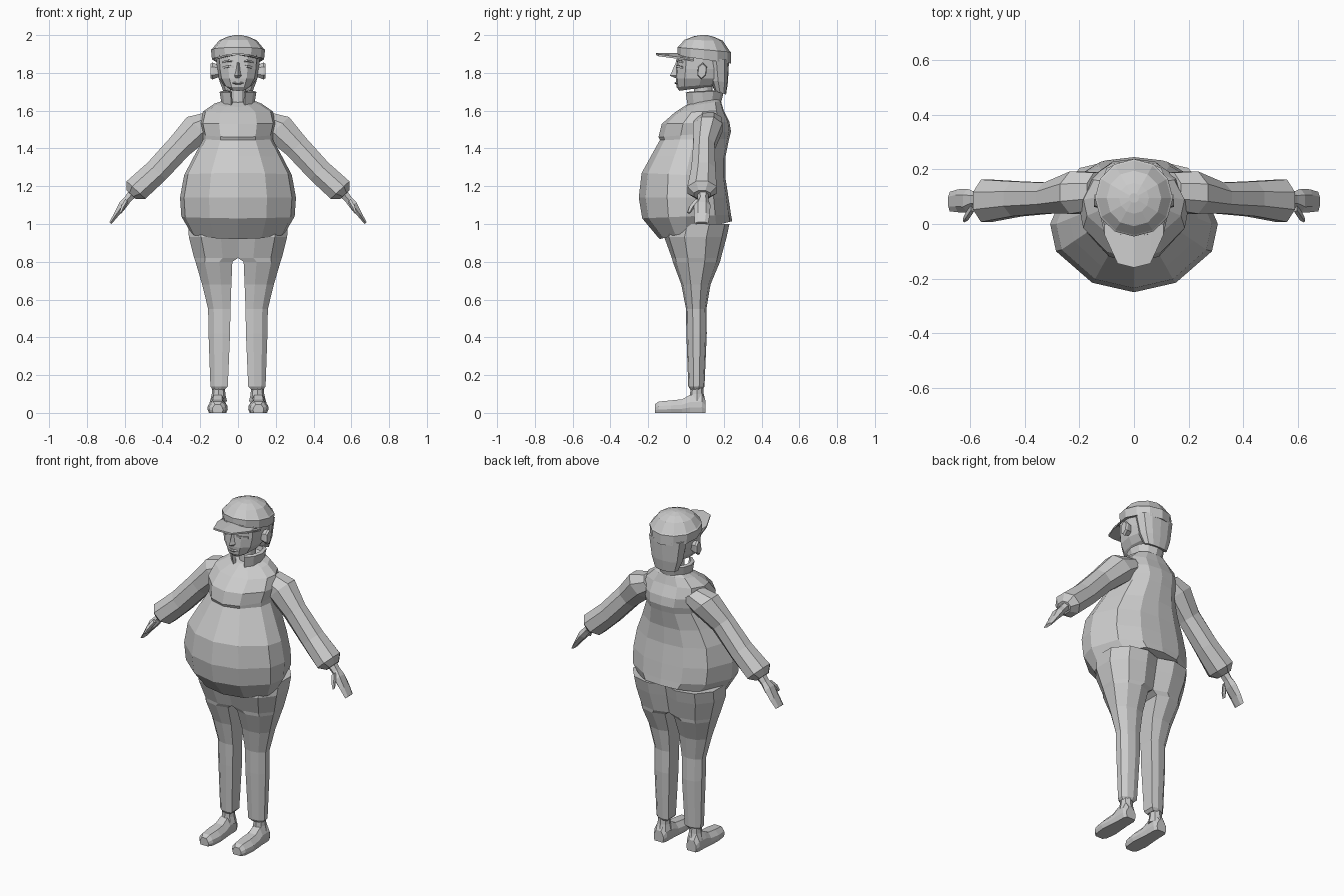
import bpy, bmesh, math
from mathutils import Vector

grey = bpy.data.materials.new("plain grey")
grey.diffuse_color = (0.6, 0.6, 0.6, 1)


def make(name, verts, faces, mirror=False):
    me = bpy.data.meshes.new(name)
    me.from_pydata([tuple(v) for v in verts], [], faces)
    bm = bmesh.new()
    bm.from_mesh(me)
    bmesh.ops.recalc_face_normals(bm, faces=bm.faces)
    bm.to_mesh(me)
    bm.free()
    me.materials.append(grey)
    ob = bpy.data.objects.new(name, me)
    bpy.context.collection.objects.link(ob)
    if mirror:
        ob.modifiers.new("mirror", 'MIRROR').use_clip = False
    return ob


def loft(name, rings, mirror=False):
    """Bridge equal rings of points and cap both ends."""
    n = len(rings[0])
    verts = [v for r in rings for v in r]
    faces = [(k * n + i, k * n + (i + 1) % n, (k + 1) * n + (i + 1) % n, (k + 1) * n + i)
             for k in range(len(rings) - 1) for i in range(n)]
    faces += [tuple(range(n)), tuple(range(len(verts) - n, len(verts)))]
    return make(name, verts, faces, mirror)


def full(half):
    """Complete a half outline by reflecting it across x = 0."""
    return half + [(-x, y) for x, y in reversed(half[1:-1])]


def stack(name, outline, rows):
    """Rows: z at front, z at back, half width, centre y, front y, back y."""
    rings = []
    for zf, zb, rx, cy, yf, yb in rows:
        ring = []
        for px, py in outline:
            y = cy + (py * (yb - cy) if py > 0 else py * (cy - yf))
            t = (y - yf) / (yb - yf)
            ring.append((px * rx, y, zf + (zb - zf) * t))
        rings.append(ring)
    return loft(name, rings)


def limb(name, rows, n=8, tilt=0.82):
    """Rows: x, y, z, thickness across the limb, depth in y."""
    across = Vector((math.sin(tilt), 0, math.cos(tilt)))
    rings = []
    for x, y, z, h, w in rows:
        angles = [math.tau * (i + 0.5) / n for i in range(n)]
        rings.append([Vector((x, y, z)) + across * (h * math.cos(a) * 1.05)
                      + Vector((0, w * math.sin(a) * 1.05, 0)) for a in angles])
    return loft(name, rings, True)


body = full([(0, -1), (.5, -.86), (.93, -.4), (1, 0), (.8, .65), (.42, .95), (0, 1)])
round12 = full([(math.sin(a * math.pi / 6), -math.cos(a * math.pi / 6)) for a in range(7)])

# Jacket with a hanging belly and a raised chest fold
stack("jacket", body, [
    (.93, 1.01, .235, 0, -.12, .225), (.92, 1.015, .25, 0, -.14, .245),
    (1.03, 1.05, .30, 0, -.232, .238), (1.14, 1.14, .307, 0, -.25, .225),
    (1.27, 1.25, .285, 0, -.235, .208), (1.36, 1.35, .235, .02, -.185, .208),
    (1.445, 1.45, .185, .04, -.138, .228), (1.46, 1.49, .185, .05, -.146, .238),
    (1.53, 1.54, .20, .06, -.128, .23), (1.59, 1.60, .185, .09, -.06, .20),
    (1.62, 1.65, .125, .10, -.015, .185), (1.64, 1.67, .07, .10, .02, .17)])

# Sleeves, hands and thumbs
limb("sleeve", [(.13, .12, 1.55, .06, .07), (.21, .115, 1.51, .085, .08),
                (.31, .095, 1.41, .070, .058), (.43, .092, 1.28, .068, .066),
                (.54, .085, 1.18, .070, .080), (.565, .085, 1.155, .035, .045)])
limb("hand", [(.55, .09, 1.17, .028, .03), (.585, .09, 1.13, .022, .027),
              (.61, .085, 1.10, .025, .042), (.645, .085, 1.05, .015, .040),
              (.675, .082, 1.005, .008, .034)], 6)
limb("thumb", [(.59, .06, 1.125, .012, .016), (.61, .03, 1.09, .012, .016),
               (.622, .015, 1.06, .007, .009)], 5)

# Trousers: each half is flat on the inside where the halves meet
leg_outline = [(-1, -.85), (-.3, -1), (.5, -.85), (1, -.35), (1, .35), (.5, .85), (-.3, 1), (-1, .8)]
legs = []
for z, x0, x1, y0, y1 in [(1.0, 0, .265, -.10, .23), (.93, 0, .26, -.115, .215),
                          (.82, 0, .232, -.075, .185), (.80, .03, .225, -.07, .18),
                          (.68, .035, .19, -.025, .13), (.55, .04, .158, 0, .108),
                          (.42, .042, .156, .002, .110), (.14, .054, .146, .012, .098),
                          (.125, .068, .135, .022, .088)]:
    cx, cy, rx, ry = (x0 + x1) / 2, (y0 + y1) / 2, (x1 - x0) / 2, (y1 - y0) / 2
    legs.append([(cx + rx * px, cy + ry * py, z) for px, py in leg_outline])
loft("trouser_leg", legs, True)

# Ankles
loft("ankle", [[(.103 + r * math.sin(a * math.pi / 4), .058 + r * math.cos(a * math.pi / 4), z)
                for a in range(8)] for z, r in [(.06, .045), (.10, .036), (.14, .034)]], True)

# Shoes: cross-sections running from toe to heel, with a sole below
shoe_section = [(-.85, 0), (-1, .3), (-.95, .6), (-.5, 1), (.5, 1), (.95, .6), (1, .3), (.85, 0)]
loft("shoe", [[(.108 + w * px, y, h * pz) for px, pz in shoe_section]
              for y, w, h in [(-.165, .028, .045), (-.145, .045, .06), (-.08, .054, .066),
                              (-.02, .048, .072), (.02, .044, .095), (.085, .042, .10),
                              (.104, .032, .065)]], True)

# Neck and open collar
stack("neck", round12, [(1.60, 1.60, .045, .09, .04, .14), (1.76, 1.76, .042, .09, .045, .14)])
cv, cf = [], []
steps = 11
for i in range(steps):
    a = math.radians(24 + 312 * i / (steps - 1))
    back = (1 - math.cos(a)) / 2
    for r, z in [(.086, 1.615 + .035 * back), (.098, 1.695 + .01 * back),
                 (.080, 1.70 + .01 * back), (.068, 1.615 + .035 * back)]:
        cv.append((r * math.sin(a), .095 - r * 1.08 * math.cos(a), z))
for i in range(steps - 1):
    cf += [(i * 4 + j, i * 4 + (j + 1) % 4, i * 4 + 4 + (j + 1) % 4, i * 4 + 4 + j) for j in range(4)]
cf += [(0, 1, 2, 3), tuple(range(len(cv) - 4, len(cv)))]
make("collar", cv, cf)

# Head with narrowing jaw
face = full([(0, -1), (.45, -.94), (.85, -.65), (1, 0), (.85, .65), (.5, .92), (0, 1)])
stack("head", face, [
    (1.705, 1.73, .045, .06, -.035, .14), (1.725, 1.74, .075, .07, -.05, .17),
    (1.77, 1.77, .102, .08, -.054, .195), (1.82, 1.82, .112, .09, -.052, .21),
    (1.90, 1.89, .117, .09, -.045, .22)])

# Hair at the nape
stack("hair", face, [(1.705, 1.685, .075, .18, .15, .212), (1.76, 1.75, .098, .17, .13, .222),
                     (1.88, 1.87, .118, .16, .11, .228)])

# Nose, lips, eyelids, eyebrows
loft("nose", [[(-w, -.045, z), (0, -y, z), (w, -.045, z)]
              for z, w, y in [(1.773, .018, .058), (1.785, .022, .085), (1.80, .016, .078),
                              (1.855, .008, .054)]])
loft("lips", [[(-w, -.046, z), (-w * .4, -y, z), (w * .4, -y, z), (w, -.046, z)]
              for z, w, y in [(1.738, .015, .052), (1.746, .032, .061), (1.753, .022, .058)]])
for name, z, h in [("eyelid", 1.832, .012), ("eyebrow", 1.862, .009)]:
    loft(name, [[(.022, -.05, z + d * h), (.05, -.053, z + d * h + .004), (.082, -.022, z + d * h - .004),
                 (.08, -.012, z + d * h - .004), (.02, -.04, z + d * h)] for d in (-.5, .5)], True)

# Ears
loft("ear", [[(x, .085 + .027 * k * math.sin(a * math.pi / 3) + .004 * math.cos(a * math.pi / 3),
               1.81 + .045 * k * math.cos(a * math.pi / 3)) for a in range(6)]
             for x, k in [(.10, .7), (.135, 1), (.146, .85)]], True)

# Cap crown with a slightly wider band, and its brim
stack("cap_crown", round12, [
    (1.895, 1.855, .128, .095, -.035, .228), (1.892, 1.85, .138, .095, -.046, .238),
    (1.935, 1.91, .143, .095, -.046, .238), (1.94, 1.915, .136, .095, -.040, .232),
    (1.975, 1.97, .100, .095, -.008, .195), (1.993, 1.99, .055, .095, .038, .15),
    (2.0, 2.0, .018, .095, .078, .113)])
edge = [(-.125, .04, 1.872), (-.108, -.04, 1.884), (-.06, -.145, 1.898), (0, -.16, 1.905),
        (.06, -.145, 1.898), (.108, -.04, 1.884), (.125, .04, 1.872)]
root = [(x, max(y, .0), 1.905 - abs(x) * .2) for x, y, z in edge]
n = len(edge)
bv = [(x, y, z + d) for d in (0, -.01) for x, y, z in edge + root]
bf = []
for o in (0, 2 * n):
    bf += [(o + i, o + i + 1, o + n + i + 1, o + n + i) for i in range(n - 1)]
bf += [(i, i + 1, 2 * n + i + 1, 2 * n + i) for i in range(n - 1)]
make("cap_brim", bv, bf)
